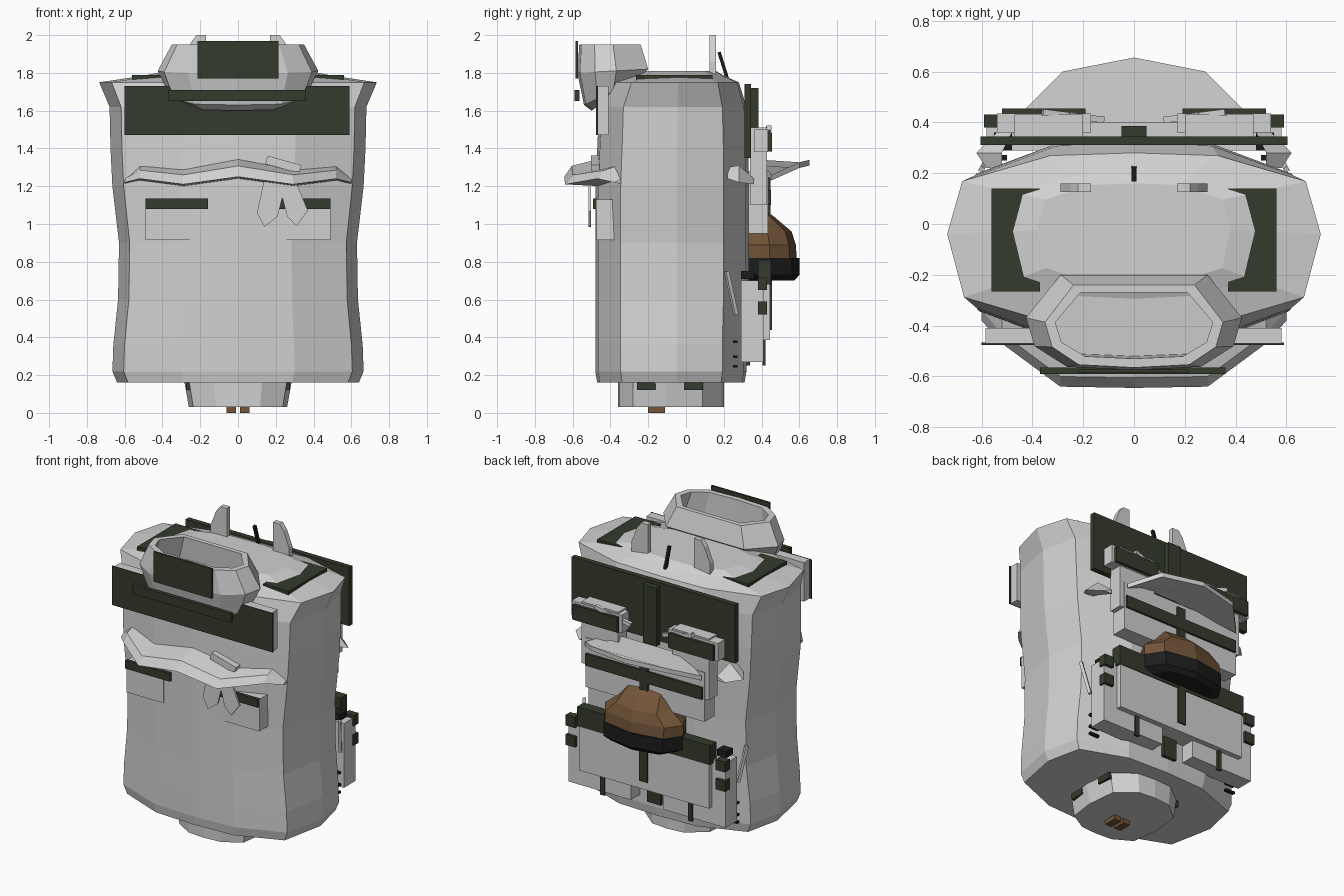
import bpy
import bmesh
from mathutils import Vector

cube = bpy.data.objects.get("Cube")
if cube:
    bpy.data.objects.remove(cube, do_unlink=True)


def material(name, red, green, blue):
    mat = bpy.data.materials.new(name)
    mat.use_nodes = True
    colour = (red, green, blue, 1)
    mat.diffuse_color = colour
    mat.node_tree.nodes["Principled BSDF"].inputs["Base Color"].default_value = colour
    return mat


GREY = material("light grey", .64, .64, .64)
GREEN = material("dark green", .035, .043, .025)
BLACK = material("black", .012, .012, .012)
BROWN = material("brown leather", .17, .09, .04)


def finish(name, bm, mat):
    """Turn a bmesh into a flat shaded object of one colour."""
    bmesh.ops.recalc_face_normals(bm, faces=bm.faces)
    mesh = bpy.data.meshes.new(name)
    bm.to_mesh(mesh)
    bm.free()
    mesh.materials.append(mat)
    obj = bpy.data.objects.new(name, mesh)
    bpy.context.collection.objects.link(obj)


def box(name, mat, xs, ys, zs):
    bm = bmesh.new()
    bmesh.ops.create_cube(bm, size=1)
    for v in bm.verts:
        v.co = [(lo + hi) / 2 + c * (hi - lo) for c, (lo, hi) in zip(v.co, (xs, ys, zs))]
    finish(name, bm, mat)


def pair(name, mat, xs, ys, zs):
    """A box on the left side and its mirror image on the right."""
    box("left_" + name, mat, xs, ys, zs)
    box("right_" + name, mat, (-xs[1], -xs[0]), ys, zs)


def loft(name, mat, rings):
    """Skin a row of equal point rings and cap both ends."""
    bm = bmesh.new()
    rows = [[bm.verts.new(p) for p in ring] for ring in rings]
    count = len(rows[0])
    for low, high in zip(rows, rows[1:]):
        for i in range(count):
            j = (i + 1) % count
            bm.faces.new((low[i], low[j], high[j], high[i]))
    bm.faces.new(rows[0])
    bm.faces.new(rows[-1])
    finish(name, bm, mat)


def mirror_profile(half):
    """Complete a half outline that starts and ends on the centre line."""
    return half + [(-x, y) for x, y in reversed(half[1:-1])]


def strut(name, mat, start, end, width):
    start, end = Vector(start), Vector(end)
    direction = end - start
    bm = bmesh.new()
    bmesh.ops.create_cube(bm, size=1)
    turn = direction.to_track_quat("Z", "Y")
    for v in bm.verts:
        local = Vector((v.co.x * width, v.co.y * width, v.co.z * direction.length))
        v.co = turn @ local + (start + end) / 2
    finish(name, bm, mat)


def slab(name, mat, outline, y, depth):
    """An outline in x and z given thickness along y."""
    loft(name, mat, [[(x, y + d, z) for x, z in outline] for d in (0, depth)])


# Main body
body_profile = mirror_profile([(0, -1), (.45, -.97), (.91, -.72), (1, -.1),
                               (.92, .6), (.45, .96), (0, 1)])


def body_ring(z, width, front, back):
    return [(x * width, y * (front if y < 0 else back), z) for x, y in body_profile]


levels = [(.16, .64, .47, .31), (.22, .665, .48, .32), (.36, .66, .48, .32),
          (.6, .635, .48, .33), (.9, .63, .48, .33), (1.2, .665, .48, .33),
          (1.4, .675, .47, .33), (1.62, .68, .46, .32), (1.75, .735, .4, .28),
          (1.785, .5, .3, .2), (1.81, .38, .24, .16)]
loft("body", GREY, [body_ring(*level) for level in levels])

# Hip plug under the body
loft("hip", GREY, [[(x * width, -.08 + y * .28, z) for x, y in body_profile]
                   for z, width in ((.03, .26), (.17, .285))])
for y in (-.21, .04):
    pair("hip_loop", GREEN, (.24, .275), (y - .05, y + .05), (.12, .165))
pair("hip_stud", BROWN, (.01, .06), (-.2, -.11), (0, .035))

# Open collar
collar_profile = mirror_profile([(0, -1), (.62, -.93), (.92, -.5), (1, .1),
                                 (.68, 1), (0, 1)])


def collar_ring(width, front, back, z_front, z_back):
    middle, reach = (front + back) / 2, (back - front) / 2
    return [(x * width, middle + y * reach,
             z_front + (z_back - z_front) * (y + 1) / 2) for x, y in collar_profile]


loft("collar", GREY, [collar_ring(.3, -.5, -.3, 1.6, 1.74),
                      collar_ring(.37, -.54, -.26, 1.63, 1.76),
                      collar_ring(.425, -.575, -.2, 1.8, 1.82),
                      collar_ring(.35, -.565, -.24, 1.95, 1.95),
                      collar_ring(.31, -.53, -.27, 1.95, 1.95),
                      collar_ring(.37, -.52, -.26, 1.77, 1.79)])
box("collar_patch", GREEN, (-.215, .215), (-.585, -.572), (1.77, 1.97))
box("collar_strip", GREEN, (-.37, .36), (-.59, -.565), (1.65, 1.71))

# Shoulder pads, upright tabs and slanted pin
pair("shoulder_pad", GREEN, (.37, .56), (-.265, .14), (1.765, 1.79))
for side, label in ((1, "left"), (-1, "right")):
    tab = [(.17, 1.76), (.29, 1.76), (.29, 1.86), (.25, 1.96), (.22, 2), (.17, 2)]
    slab(label + "_tab", GREY, [(x * side, z) for x, z in tab], .125, .035)
strut("pin", BLACK, (0, .175, 1.91), (0, .225, 1.75), .018)

# Chest panel
box("chest_panel", GREY, (-.585, .58), (-.468, -.41), (1.47, 1.73))
box("chest_panel_face", GREEN, (-.6, .59), (-.476, -.467), (1.47, 1.73))

# Chest drape: wedge sections from one side to the other
half_drape = [(0, -.645, 1.345, 1.25, -.46), (.29, -.64, 1.29, 1.21, -.45),
              (.52, -.47, 1.31, 1.24, -.36), (.6, -.38, 1.24, 1.22, -.32)]
sections = [(-s[0],) + s[1:] for s in reversed(half_drape[1:])] + half_drape
loft("chest_drape", GREY, [[(x, back, top), (x, out + .04, (top + low) / 2 + .01),
                            (x, out, low), (x, back, low - .01)]
                           for x, out, top, low, back in sections])

# Chest pockets with straps, and ribbon ornament
pair("chest_pocket", GREY, (.22, .49), (-.475, -.38), (.915, 1.13))
pair("chest_pocket_strap", GREEN, (.16, .49), (-.492, -.47), (1.08, 1.135))
ribbon = [(.14, 1.24), (.3, 1.24), (.37, 1.07), (.31, .99), (.26, 1.04),
          (.235, 1.14), (.21, 1.04), (.14, .985), (.1, 1.06)]
slab("ribbon", GREY, ribbon, -.515, .012)
strut("ribbon_pin", GREY, (.15, -.48, 1.34), (.33, -.48, 1.29), .045)

# Back yoke and centre straps
box("back_yoke", GREEN, (-.605, .605), (.31, .345), (1.35, 1.74))
box("yoke_strap", GREEN, (-.05, .05), (.345, .385), (1.33, 1.72))
box("middle_strap", GREEN, (-.03, .03), (.42, .448), (.95, 1.25))
box("lower_strap", GREEN, (-.03, .03), (.42, .455), (.44, .7))
box("base_strap", GREEN, (-.05, .05), (.3, .34), (.25, .45))

# Upper back pouches
pair("upper_pouch", GREY, (.2, .47), (.34, .43), (1.1, 1.51))
pair("upper_pouch_lid", GREY, (.17, .54), (.36, .435), (1.38, 1.5))
pair("upper_pouch_strap", GREEN, (.19, .52), (.434, .455), (1.385, 1.485))
for side, label in ((1, "left"), (-1, "right")):
    strut(label + "_pouch_cord", GREY, (.12 * side, .41, 1.44),
          (.36 * side, .44, 1.51), .025)

# Middle back pouch with a curved visor flap over it
box("middle_pouch", GREY, (-.44, .44), (.33, .435), (.95, 1.28))
box("middle_pouch_strap", GREEN, (-.43, .43), (.434, .45), (1.1, 1.18))
flap = mirror_profile([(0, .655), (.28, .6), (.43, .45), (.25, .4), (0, .4)])
loft("back_flap", GREY, [[(x, y, z - .08 * max(0, abs(x) - .25) / .18)
                          for x, y in flap] for z in (1.31, 1.34)])

# Small wedge flaps at the rear sides
for side, label in ((1, "left"), (-1, "right")):
    loft(label + "_side_flap", GREY,
         [[(inner * side, y, top), (outer * side, y, low), (inner * side, y, low)]
          for inner, outer, y, top, low in ((.52, .58, .22, 1.3, 1.24),
                                            (.52, .62, .28, 1.31, 1.22),
                                            (.48, .54, .36, 1.24, 1.21))])

# Lower back pouches
box("wide_pouch", GREY, (-.48, .48), (.32, .445), (.385, .7))
box("wide_pouch_strap", GREEN, (-.49, .49), (.38, .45), (.68, .81))
pair("lower_pouch", GREY, (.12, .58), (.29, .41), (.27, .7))
pair("lower_pouch_strap", GREEN, (.31, .34), (.405, .42), (.25, .4))
for z in (.52, .65):
    pair("lower_buckle", GREEN, (.52, .59), (.38, .43), (z, z + .07))

# Side tubes and small side slots
for side, label in ((1, "left"), (-1, "right")):
    strut(label + "_side_tube", GREY, (.6 * side, .215, .75),
          (.57 * side, .265, .52), .02)
for z in (.24, .29, .37):
    pair("side_slot", BLACK, (.5, .57), (.25, .272), (z, z + .014))
pair("side_clip", BLACK, (.48, .55), (.29, .36), (.71, .75))

# Rolled bag on a dark base, on the back
bag_profile = mirror_profile([(0, .33), (.8, .33), (1, .45), (.75, .56), (0, .6)])


def bag_ring(z, width, depth):
    return [(x * width, .33 + (y - .33) * depth, z) for x, y in bag_profile]


loft("bag_base", BLACK, [bag_ring(.7, .24, .9), bag_ring(.73, .29, 1),
                         bag_ring(.82, .29, 1)])
loft("bag", BROWN, [bag_ring(.82, .29, .95), bag_ring(.89, .29, .93),
                    bag_ring(.96, .2, .85), bag_ring(1.04, .16, .5),
                    bag_ring(1.09, .12, .22)])
